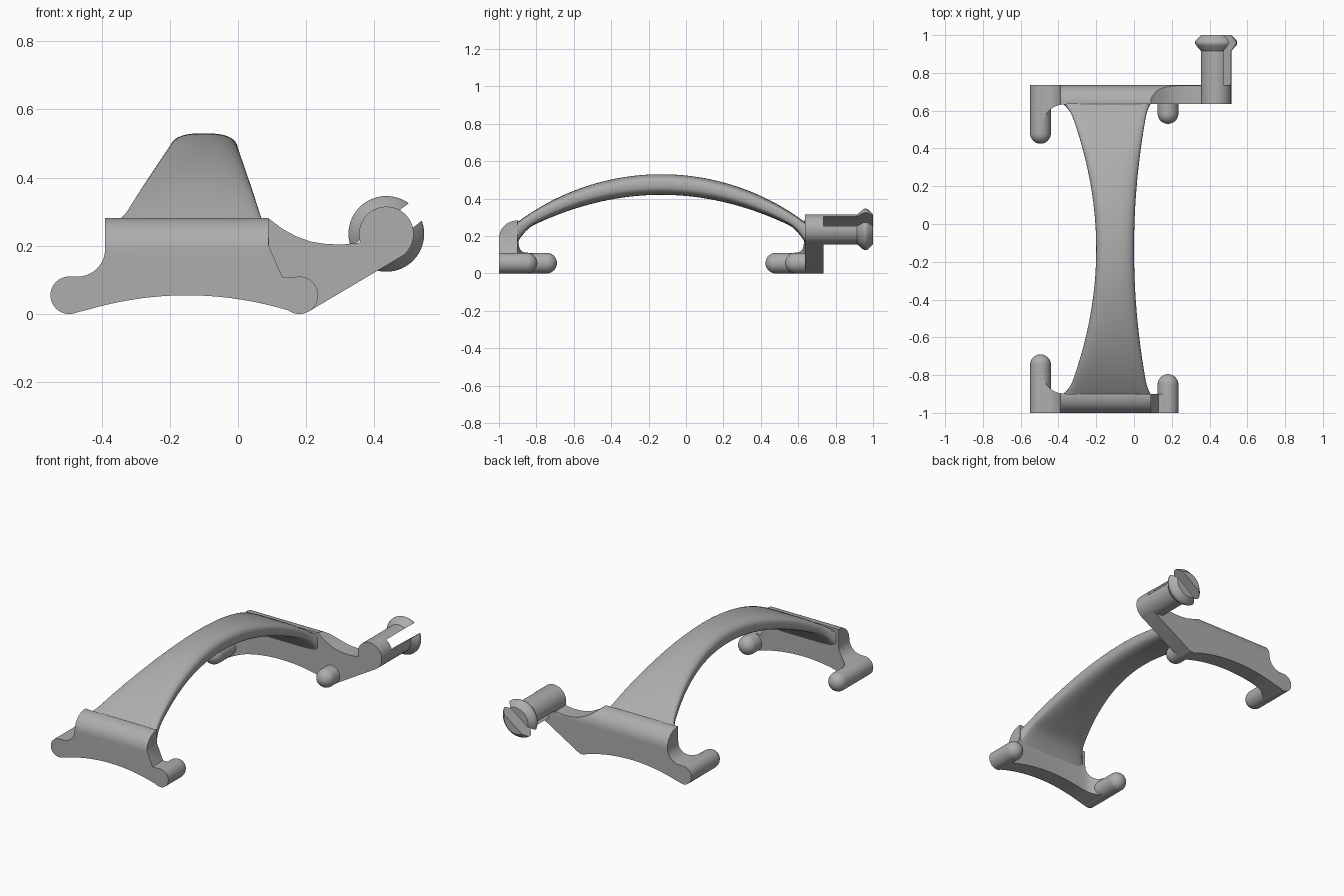
import bpy, bmesh
from math import sin, cos, pi, radians, sqrt, copysign
from mathutils import Matrix, Vector

if "Cube" in bpy.data.objects:
    bpy.data.objects.remove(bpy.data.objects["Cube"], do_unlink=True)

grey = bpy.data.materials.new("plain grey")
grey.use_nodes = True
grey.diffuse_color = (0.42, 0.42, 0.42, 1)
grey.node_tree.nodes["Principled BSDF"].inputs["Base Color"].default_value = (0.42, 0.42, 0.42, 1)

MID = -0.1325  # plane between the two end plates


def finish(mesh):
    mesh.materials.clear()
    mesh.materials.append(grey)
    for p in mesh.polygons:
        p.use_smooth = True
        p.material_index = 0
    mesh.set_sharp_from_angle(angle=radians(32))


def make(name, bm):
    bmesh.ops.recalc_face_normals(bm, faces=bm.faces)
    mesh = bpy.data.meshes.new(name)
    bm.to_mesh(mesh)
    bm.free()
    finish(mesh)
    ob = bpy.data.objects.new(name, mesh)
    bpy.context.scene.collection.objects.link(ob)
    return ob


def flip(y, back):
    return 2 * MID - y if back else y


def prism(name, pts, axis, lo, hi, back=False):
    """Extrude a 2D outline along one axis."""
    place = {"x": lambda u, v, w: (w, u, v),
             "y": lambda u, v, w: (u, w, v),
             "z": lambda u, v, w: (u, v, w)}[axis]
    bm = bmesh.new()
    rings = []
    for w in (lo, hi):
        ring = []
        for u, v in pts:
            x, y, z = place(u, v, w)
            ring.append(bm.verts.new((x, flip(y, back), z)))
        rings.append(ring)
        bm.faces.new(ring)
    for i in range(len(pts)):
        j = (i + 1) % len(pts)
        bm.faces.new((rings[0][i], rings[0][j], rings[1][j], rings[1][i]))
    return make(name, bm)


def lathe(name, profile, x, z, steps=40):
    """Turn (radius, y) points about a line along y."""
    bm = bmesh.new()
    verts = [bm.verts.new((x + r, y, z)) for r, y in profile]
    edges = [bm.edges.new(pair) for pair in zip(verts, verts[1:])]
    bmesh.ops.spin(bm, geom=verts + edges, cent=(x, 0, z), axis=(0, 1, 0),
                   angle=2 * pi, steps=steps)
    bmesh.ops.remove_doubles(bm, verts=bm.verts, dist=0.0001)
    return make(name, bm)


def combine(ob, cutter, operation):
    mod = ob.modifiers.new("cut", "BOOLEAN")
    mod.operation, mod.object, mod.solver = operation, cutter, "EXACT"
    deps = bpy.context.evaluated_depsgraph_get()
    mesh = bpy.data.meshes.new_from_object(ob.evaluated_get(deps))
    ob.modifiers.clear()
    ob.data = mesh
    bpy.data.objects.remove(cutter, do_unlink=True)
    finish(mesh)


def arc(cx, cy, r, a, b, n=14):
    return [(cx + r * cos(radians(a + (b - a) * i / n)),
             cy + r * sin(radians(a + (b - a) * i / n))) for i in range(n + 1)]


FOOT = 0.055
LEFT_X, RIGHT_X = -0.495, 0.18
PIN_X, PIN_Z, PIN_R = 0.435, 0.235, 0.08


def silhouette(back):
    """End plate outline seen from the front."""
    pts = arc(LEFT_X, FOOT, FOOT - 0.001, 285, 90)
    pts += arc(-0.47, 0.19, 0.08, 270, 360)
    pts += [(-0.39, 0.3)]
    if back:  # sweeping arm out to the pin
        pts += [(0.09, 0.3), (0.09, 0.28), (0.13, 0.25), (0.17, 0.228), (0.215, 0.212),
                (0.26, 0.205), (0.31, 0.204), (0.36, 0.21),
                (PIN_X, PIN_Z), (0.475, 0.166), (0.21, 0.009), (0.185, 0.001)]
    else:
        pts += [(0.09, 0.3), (0.09, 0.2), (0.13, 0.109)]
        pts += arc(RIGHT_X, FOOT, FOOT - 0.001, 90, -90)
    # arched underside
    for i in range(1, 20):
        t = i / 20
        pts.append((0.175 - 0.65 * t, 0.002 + 0.053 * (1 - (2 * t - 1) ** 2)))
    return pts


# End plates: outline, plan with foot web, and rounded outer top edge
for back in (False, True):
    side = "back" if back else "front"
    plate = prism(side + "_plate", silhouette(back), "y", -1.1, -0.6, back)
    web = arc(-0.37, -0.785, 0.113, 270, 180, 12)
    plan = [(-0.7, -1.2), (0.7, -1.2), (0.7, -0.9), (-0.34, -0.9)] + web
    plan += [(LEFT_X, -0.765), (LEFT_X, -0.9), (-0.7, -0.9)]
    combine(plate, prism("plan_cutter", plan, "z", -0.2, 0.5, back), "INTERSECT")
    edge = [(-1, -0.1)] + arc(-0.905, 0.187, 0.095, 180, 90) + [(-0.5, 0.282), (-0.5, -0.1)]
    combine(plate, prism("edge_cutter", edge, "x", -0.9, 0.9, back), "INTERSECT")

    # Round-ended feet
    for label, x, tip in (("left", RIGHT_X, -0.795), ("right", LEFT_X, -0.69)):
        prof = [(0, -1), (FOOT, -1)]
        prof += [(r, y) for r, y in arc(0, tip - FOOT, FOOT, 0, 90, 10)]
        prof[-1] = (0, tip)
        lathe(f"{side}_{label}_foot", [(r, flip(y, back)) for r, y in prof], x, FOOT)

# Arched band between the plates, narrow at mid span and flared at the ends
bm = bmesh.new()
rings, N, SPAN, SIDES = [], 64, 0.775, 40
for i in range(N + 1):
    y = -SPAN + 2 * SPAN * i / N
    d = abs(y)
    k = (d / 0.74) ** 2
    flare = max(0, (d - 0.7) / 0.07) ** 2
    left = -0.2 - 0.14 * k - 0.025 * flare
    right = 0.07 * k + 0.012 * flare
    top = 0.53 - 1.28 + sqrt(1.28 ** 2 - d * d)
    low = 0.42 - 0.18 * (d / 0.72) ** 2 - 0.05 * max(0, (d - 0.68) / 0.09) ** 2
    power = 2 / (2.7 + 3 * (d / SPAN) ** 4)
    ring = []
    for j in range(SIDES):
        a = 2 * pi * j / SIDES
        u = copysign(abs(cos(a)) ** power, cos(a))
        v = copysign(abs(sin(a)) ** power, sin(a))
        ring.append(bm.verts.new(((left + right) / 2 + u * (right - left) / 2, MID + y,
                                  (top + low) / 2 + v * (top - low) / 2)))
    rings.append(ring)
for a, b in zip(rings, rings[1:]):
    for j in range(SIDES):
        k = (j + 1) % SIDES
        bm.faces.new((a[j], a[k], b[k], b[j]))
bm.faces.new(rings[0])
bm.faces.new(rings[-1])
make("arched_band", bm)

# Split pin with a flanged tip
pin = lathe("split_pin", [(0, 0.635), (PIN_R, 0.635), (PIN_R, 0.915), (0.088, 0.925),
                          (0.106, 0.945), (0.111, 0.955), (0.111, 0.965), (0.106, 0.974),
                          (PIN_R, 1.0), (0, 1.0)], PIN_X, PIN_Z, 56)
bm = bmesh.new()
bmesh.ops.create_cube(bm, size=1)
bmesh.ops.transform(bm, verts=bm.verts, matrix=(
    Matrix.Translation((PIN_X, 0.935, PIN_Z)) @ Matrix.Rotation(radians(-37), 4, "Y")
    @ Matrix.Diagonal(Vector((0.5, 0.4, 0.064, 1)))))
combine(pin, make("slot_cutter", bm), "DIFFERENCE")
